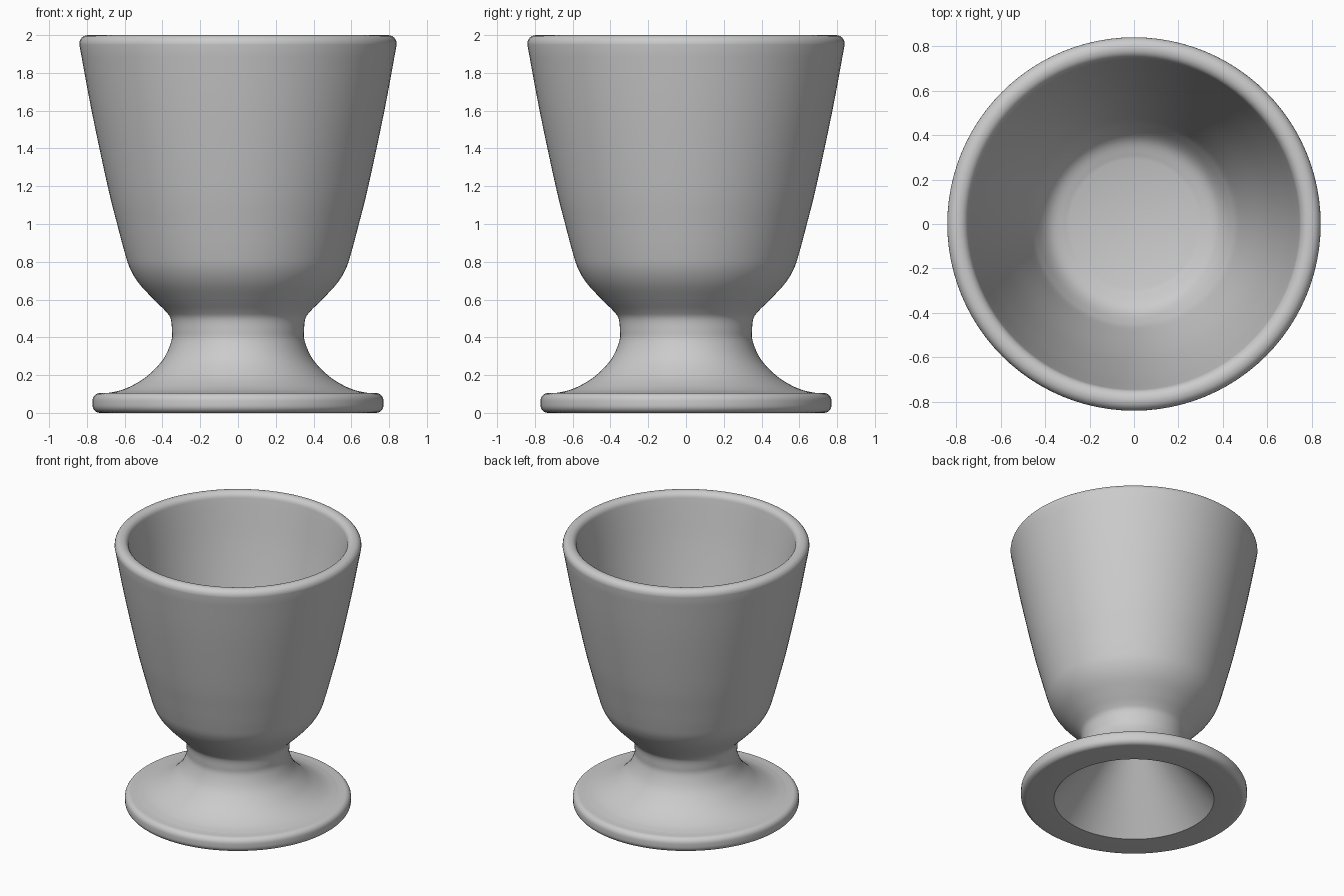
import bpy, bmesh, math
from mathutils import Vector

cube = bpy.data.objects.get("Cube")
if cube:
    bpy.data.objects.remove(cube, do_unlink=True)

SEGMENTS = 96


def curve(points, steps=5):
    """Smooth Catmull-Rom curve through (radius, height) points."""
    p = [Vector(q) for q in points]
    p = [2 * p[0] - p[1]] + p + [2 * p[-1] - p[-2]]
    out = []
    for a, b, c, d in zip(p, p[1:], p[2:], p[3:]):
        for i in range(steps):
            t = i / steps
            out.append((2 * b + (c - a) * t + (2 * a - 5 * b + 4 * c - d) * t ** 2
                        + (3 * b - a - 3 * c + d) * t ** 3) / 2)
    return out + [p[-2]]


def arc(centre, radius, start, end, steps=6):
    """Rounded edge from start to end angle, in degrees."""
    out = []
    for i in range(steps + 1):
        a = math.radians(start + (end - start) * i / steps)
        out.append(Vector((centre[0] + radius * math.cos(a),
                           centre[1] + radius * math.sin(a))))
    return out


def lathe(name, profile, material):
    bm = bmesh.new()
    verts = [bm.verts.new((p.x, 0, p.y)) for p in profile]
    edges = [bm.edges.new(pair) for pair in zip(verts, verts[1:])]
    bmesh.ops.spin(bm, geom=verts + edges, cent=(0, 0, 0), axis=(0, 0, 1),
                   angle=math.tau, steps=SEGMENTS)
    bmesh.ops.remove_doubles(bm, verts=bm.verts, dist=0.0005)
    bmesh.ops.recalc_face_normals(bm, faces=bm.faces)
    mesh = bpy.data.meshes.new(name)
    bm.to_mesh(mesh)
    bm.free()
    mesh.materials.append(material)
    obj = bpy.data.objects.new(name, mesh)
    bpy.context.collection.objects.link(obj)
    bpy.context.view_layer.objects.active = obj
    obj.select_set(True)
    bpy.ops.object.shade_smooth_by_angle(angle=math.radians(35))
    obj.select_set(False)


grey = bpy.data.materials.new("plain grey")
grey.use_nodes = True
grey.diffuse_color = (0.6, 0.6, 0.6, 1)
grey.node_tree.nodes["Principled BSDF"].inputs["Base Color"].default_value = grey.diffuse_color

# Hollow under the foot, from its ceiling down to the opening
hollow = [Vector((0, 0.43)), Vector((0.19, 0.43)), Vector((0.545, 0))]

# Rounded rim of the foot
foot_rim = arc((0.73, 0.04), 0.04, -90, 0) + arc((0.73, 0.065), 0.04, 0, 90)

# Flared foot, neck and outside of the bowl
outside = curve([(0.69, 0.105), (0.62, 0.12), (0.55, 0.15), (0.475, 0.2),
                 (0.395, 0.285), (0.353, 0.38), (0.35, 0.44), (0.357, 0.5),
                 (0.385, 0.54), (0.44, 0.595), (0.52, 0.68), (0.57, 0.76),
                 (0.6, 0.85), (0.64, 1.0), (0.69, 1.2), (0.775, 1.6),
                 (0.84, 1.95)])

# Rounded lip of the bowl
lip = arc((0.795, 1.955), 0.045, 0, 90) + arc((0.79, 1.955), 0.045, 90, 175)

# Inside of the bowl down to its flat floor
inside = curve([(0.735, 1.9), (0.68, 1.6), (0.59, 1.2), (0.485, 0.85),
                (0.44, 0.74), (0.38, 0.66), (0.29, 0.625)]) + [Vector((0, 0.62))]

lathe("footed_cup", hollow + foot_rim + outside + lip + inside, grey)
